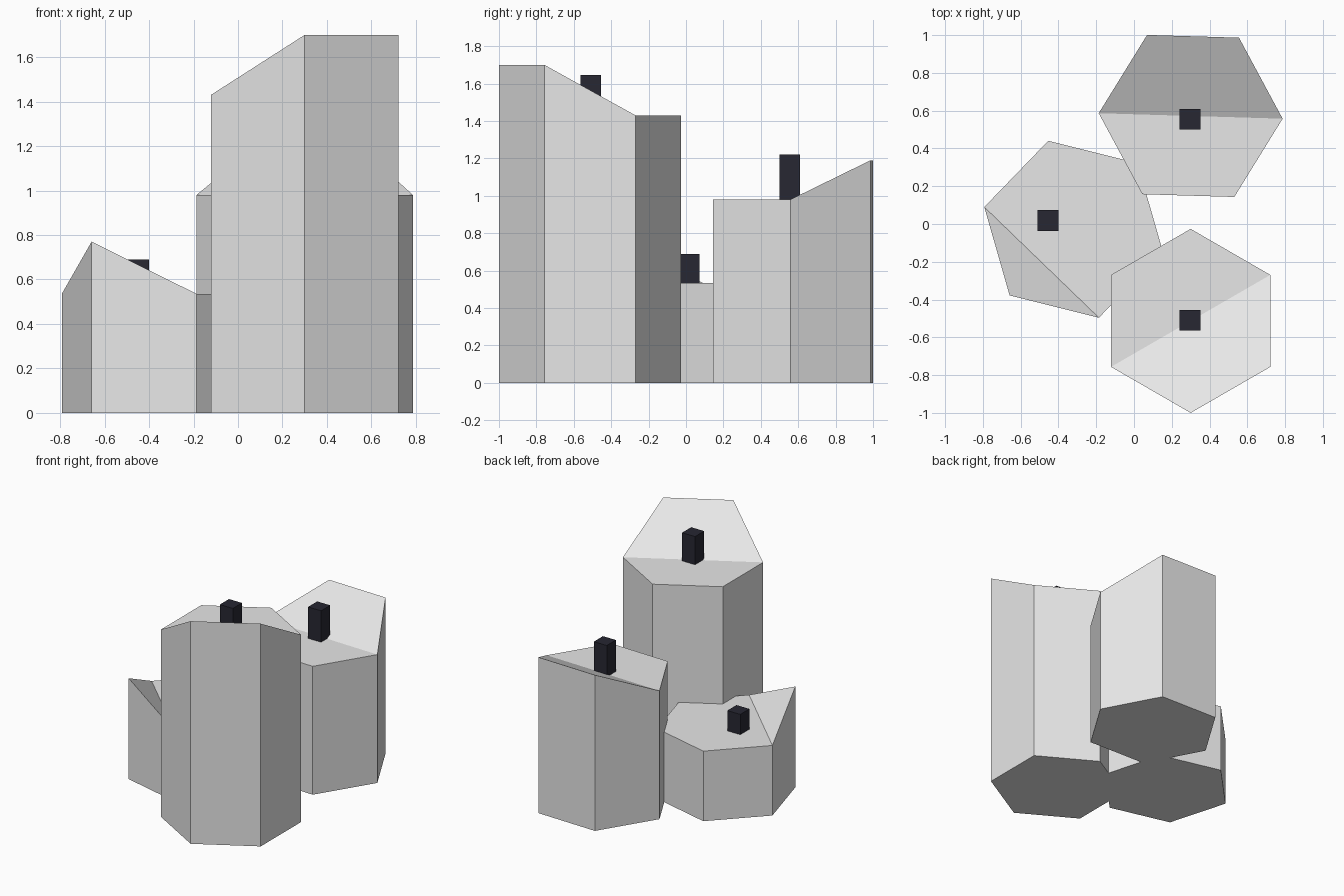
import bpy
import bmesh
from math import cos, sin, radians

cube = bpy.data.objects.get("Cube")
if cube:
    bpy.data.objects.remove(cube, do_unlink=True)

RADIUS = 0.487
POST_WIDTH = 0.11


def make_material(name, rgb):
    mat = bpy.data.materials.new(name)
    mat.use_nodes = True
    mat.diffuse_color = (*rgb, 1)
    mat.node_tree.nodes["Principled BSDF"].inputs["Base Color"].default_value = (*rgb, 1)
    return mat


def add_object(name, bm, mat):
    bmesh.ops.recalc_face_normals(bm, faces=bm.faces)
    mesh = bpy.data.meshes.new(name)
    bm.to_mesh(mesh)
    bm.free()
    mesh.materials.append(mat)
    bpy.context.collection.objects.link(bpy.data.objects.new(name, mesh))


def hex_column(name, centre, turn, low, high, raised):
    """Hexagonal prism whose first `raised` corners lift to a folded, sloping cap."""
    bm = bmesh.new()
    base, rim = [], []
    for i in range(6):
        a = radians(turn + 60 * i)
        x, y = centre[0] + RADIUS * cos(a), centre[1] + RADIUS * sin(a)
        base.append(bm.verts.new((x, y, 0)))
        rim.append(bm.verts.new((x, y, high if i < raised else low)))
    bm.faces.new(base[::-1])
    for i in range(6):
        j = (i + 1) % 6
        bm.faces.new((base[i], base[j], rim[j], rim[i]))
    # Cap: sloping flap and level rest, meeting along one crease
    bm.faces.new([rim[-1]] + rim[:raised + 1])
    bm.faces.new(rim[raised:])
    add_object(name, bm, stone)


def post(name, centre, bottom, top):
    bm = bmesh.new()
    bmesh.ops.create_cube(bm, size=1)
    bmesh.ops.scale(bm, vec=(POST_WIDTH, POST_WIDTH, top - bottom), verts=bm.verts)
    bmesh.ops.translate(bm, vec=(*centre, (top + bottom) / 2), verts=bm.verts)
    add_object(name, bm, dark)


stone = make_material("light_grey", (0.8, 0.8, 0.8))
dark = make_material("dark_blue_grey", (0.02, 0.02, 0.032))

# Columns
hex_column("tall_column", (0.30, -0.513), -90, 1.43, 1.70, 2)
hex_column("back_column", (0.30, 0.572), 58.3, 0.98, 1.19, 2)
hex_column("short_column", (-0.32, -0.028), 226, 0.535, 0.77, 1)

# Small square posts on the caps
post("tall_column_post", (0.297, -0.51), 1.42, 1.645)
post("back_column_post", (0.297, 0.555), 0.97, 1.22)
post("short_column_post", (-0.455, 0.018), 0.525, 0.69)
